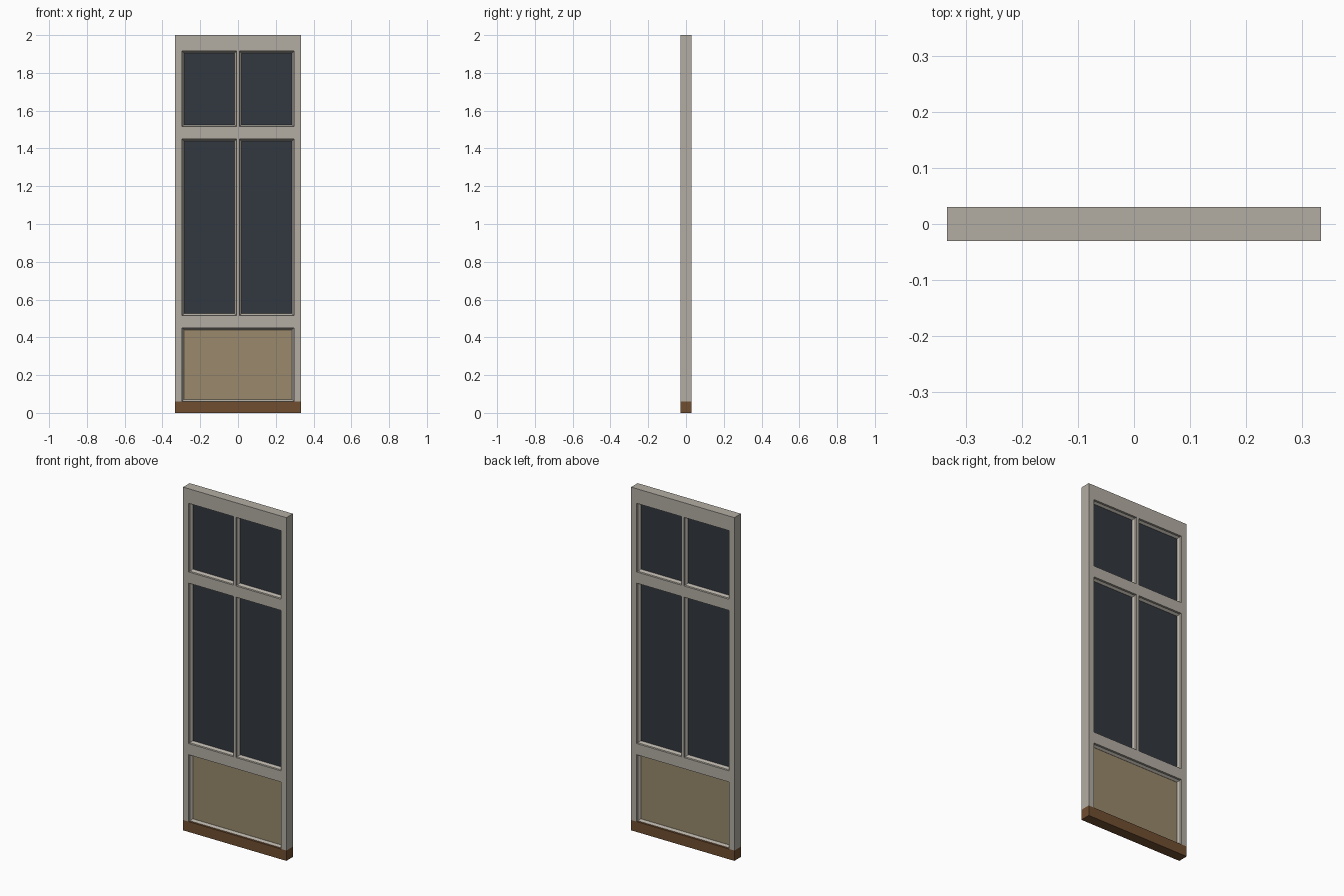
import bpy
import bmesh

if "Cube" in bpy.data.objects:
    bpy.data.objects.remove(bpy.data.objects["Cube"])


def material(name, color):
    m = bpy.data.materials.new(name)
    m.use_nodes = True
    m.diffuse_color = (*color, 1)
    m.node_tree.nodes["Principled BSDF"].inputs["Base Color"].default_value = (*color, 1)
    return m


PAINT = material("grey_paint", (0.45, 0.42, 0.37))
GLASS = material("dark_glass", (0.032, 0.039, 0.050))
TAN = material("tan_panel", (0.32, 0.25, 0.15))
WOOD = material("brown_wood", (0.16, 0.075, 0.03))

HALF_W, HALF_D, TOP = 0.333, 0.03, 2.0
OPEN_X, BAR, SILL = 0.297, 0.015, 0.06
BEAD, BEAD_D, PANE_D = 0.01, 0.018, 0.006


def finish(name, bm, mat):
    bmesh.ops.recalc_face_normals(bm, faces=bm.faces)
    mesh = bpy.data.meshes.new(name)
    bm.to_mesh(mesh)
    bm.free()
    mesh.materials.append(mat)
    obj = bpy.data.objects.new(name, mesh)
    bpy.context.collection.objects.link(obj)


def box(name, x0, x1, z0, z1, depth, mat):
    bm = bmesh.new()
    bmesh.ops.create_cube(bm, size=1)
    for v in bm.verts:
        v.co.x = x1 if v.co.x > 0 else x0
        v.co.y = depth if v.co.y > 0 else -depth
        v.co.z = z1 if v.co.z > 0 else z0
    finish(name, bm, mat)


def bead(name, x0, x1, z0, z1):
    """Sloping moulding around an opening, on both faces."""
    bm = bmesh.new()
    # inset and depth of each loop, from front to back
    loops = []
    for inset, y in ((0, -BEAD_D), (BEAD, -PANE_D), (BEAD, PANE_D), (0, BEAD_D)):
        loops.append([bm.verts.new((x, y, z)) for x, z in (
            (x0 + inset, z0 + inset), (x1 - inset, z0 + inset),
            (x1 - inset, z1 - inset), (x0 + inset, z1 - inset))])
    for i in range(4):
        a, b = loops[i], loops[(i + 1) % 4]
        for j in range(4):
            k = (j + 1) % 4
            bm.faces.new((a[j], a[k], b[k], b[j]))
    finish(name, bm, PAINT)


# Outer frame
box("sill", -HALF_W, HALF_W, 0, SILL, HALF_D, WOOD)
for side, s in (("left", 1), ("right", -1)):
    xs = sorted((s * OPEN_X, s * HALF_W))
    box(side + "_stile", *xs, SILL, TOP, HALF_D, PAINT)

# Rails and glazing bars
rows = {"lower": (0.515, 1.45), "upper": (1.515, 1.915)}
box("lower_rail", -OPEN_X, OPEN_X, 0.45, rows["lower"][0], HALF_D, PAINT)
box("middle_rail", -OPEN_X, OPEN_X, rows["lower"][1], rows["upper"][0], HALF_D, PAINT)
box("top_rail", -OPEN_X, OPEN_X, rows["upper"][1], TOP, HALF_D, PAINT)

# Panes with their beads
for row, (z0, z1) in rows.items():
    box(row + "_glazing_bar", -BAR / 2, BAR / 2, z0, z1, HALF_D, PAINT)
    for side, s in (("left", 1), ("right", -1)):
        xs = sorted((s * BAR / 2, s * OPEN_X))
        name = row + "_" + side
        bead(name + "_bead", *xs, z0, z1)
        box(name + "_glass", *xs, z0, z1, PANE_D - 0.001, GLASS)

# Solid bottom panel
bead("panel_bead", -OPEN_X, OPEN_X, SILL, 0.45)
box("bottom_panel", -OPEN_X, OPEN_X, SILL, 0.45, PANE_D - 0.001, TAN)
